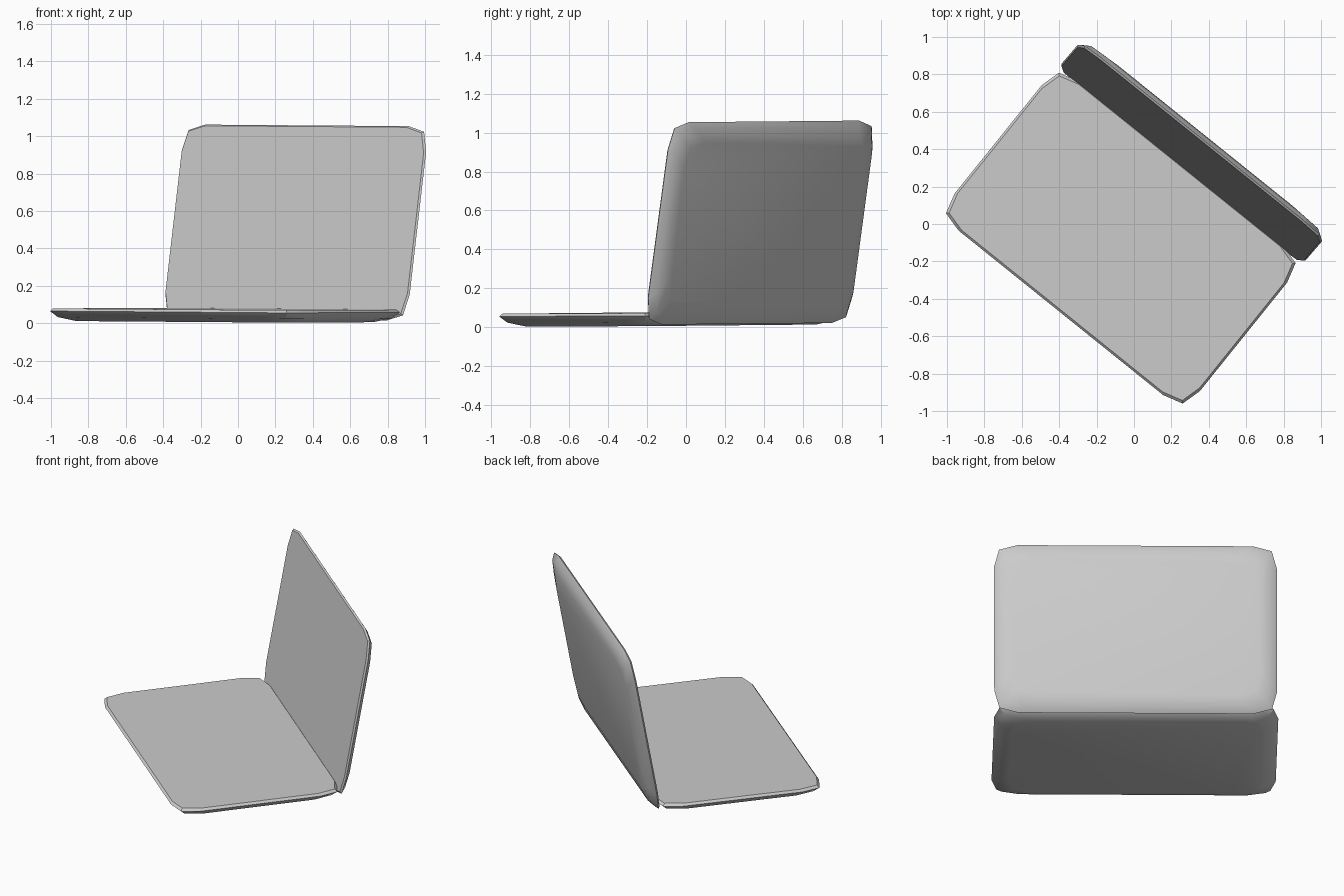
import bpy, bmesh
from math import radians
from mathutils import Matrix

if "Cube" in bpy.data.objects:
    bpy.data.objects.remove(bpy.data.objects["Cube"])

# Rounded outline made of three points per corner
def outline(hx, hy, c=0.14, k=0.03):
    pts = []
    for sx, sy in ((1, 1), (-1, 1), (-1, -1), (1, -1)):
        corner = [(sx * hx, sy * (hy - c)),
                  (sx * (hx - k), sy * (hy - k)),
                  (sx * (hx - c), sy * hy)]
        pts += corner if sx * sy > 0 else corner[::-1]
    return pts

# Thin shell: flat upper face at local z = 0, softly rounded underside
def shell(name, hx, hy, rings, matrix):
    bm = bmesh.new()
    loops = []
    for inset, z in rings:
        loops.append([bm.verts.new((x, y, z))
                      for x, y in outline(hx - inset, hy - inset)])
    for a, b in zip(loops, loops[1:]):
        for i in range(len(a)):
            j = (i + 1) % len(a)
            bm.faces.new((a[i], b[i], b[j], a[j]))
    bm.faces.new(loops[0])
    bm.faces.new(loops[-1][::-1])
    bmesh.ops.recalc_face_normals(bm, faces=bm.faces)
    bm.transform(matrix)
    me = bpy.data.meshes.new(name)
    bm.to_mesh(me)
    bm.free()
    ob = bpy.data.objects.new(name, me)
    bpy.context.collection.objects.link(ob)
    bpy.ops.object.select_all(action='DESELECT')
    ob.select_set(True)
    bpy.context.view_layer.objects.active = ob
    bpy.ops.object.shade_smooth_by_angle(angle=radians(35))
    return ob

# Whole model is turned about z, with a very slight lean
turn = Matrix.Rotation(radians(-38.8), 4, 'Z')
lean = Matrix.Rotation(radians(0.35), 4, 'X') @ Matrix.Rotation(radians(0.15), 4, 'Y')
frame = lean @ turn

# Keyboard half
shell("base", 0.842, 0.512,
      [(0.012, 0), (0, -0.014), (0.03, -0.046), (0.10, -0.067)],
      frame @ Matrix.Translation((-0.008, -0.103, 0.076)))

# Screen half, leaning back
shell("lid", 0.838, 0.528,
      [(0.008, 0), (0, -0.010), (0.03, -0.036), (0.10, -0.052)],
      frame @ Matrix.Translation((-0.002, 0.483, 0.538))
      @ Matrix.Rotation(radians(79.8), 4, 'X'))
